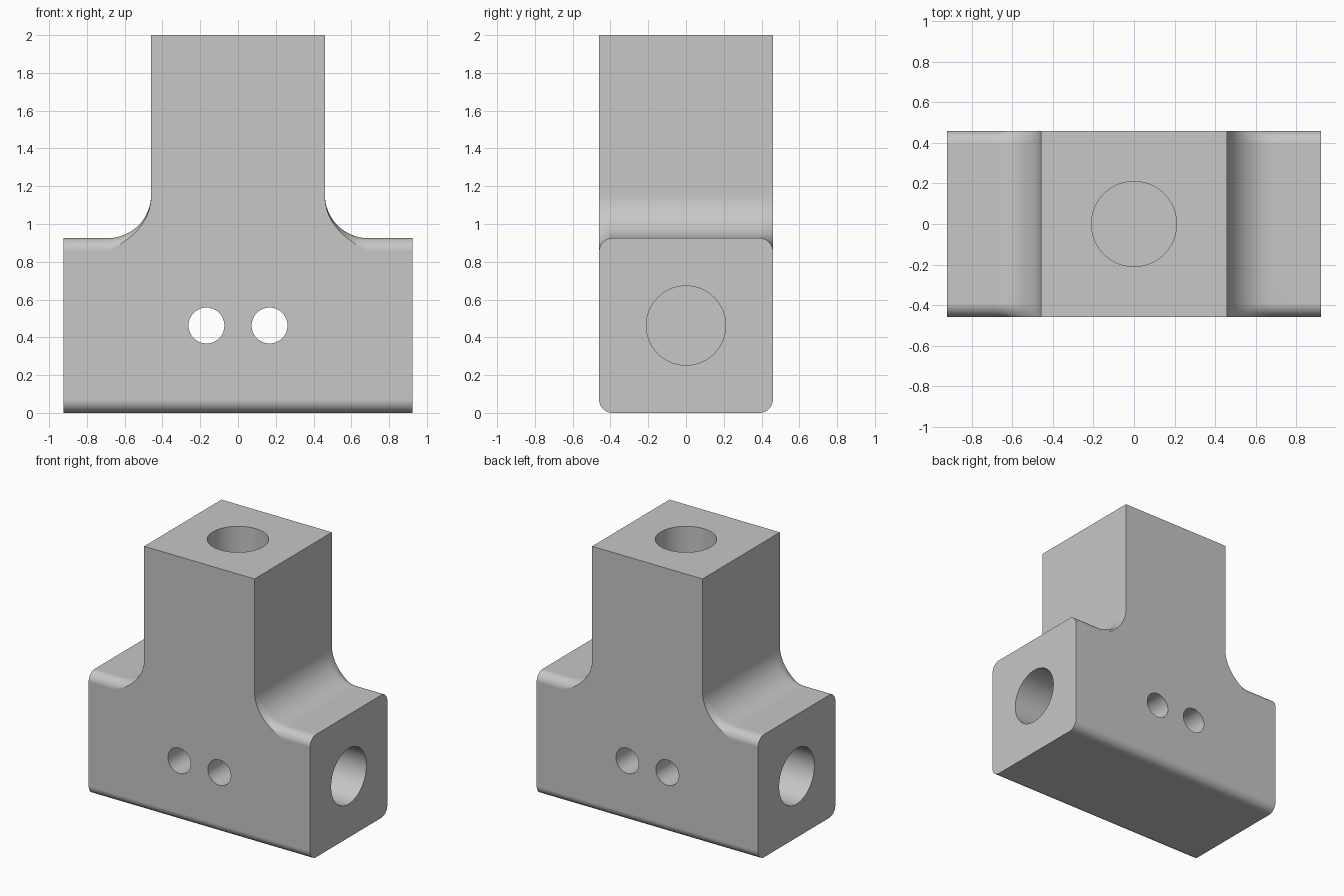
import bpy, bmesh
from math import sin, cos, asin, pi, radians

HALF = 0.46      # half width of stem and bar
ARM = 0.923      # half length of bar
BAR_TOP = 0.925
HEIGHT = 2.0
EDGE = 0.07      # rounding along the bar edges
FILLET = 0.23    # inside fillet between stem and bar
MID = 0.4625     # height of the bores
BORE = 0.21
STEPS = 10

cube = bpy.data.objects.get("Cube")
if cube:
    bpy.data.objects.remove(cube)

grey = bpy.data.materials.new("Plain grey")
grey.use_nodes = True
colour = (0.57, 0.57, 0.57, 1)
grey.diffuse_color = colour
grey.node_tree.nodes["Principled BSDF"].inputs["Base Color"].default_value = colour


def section(x, radius, stem=False):
    """Closed y-z outline at x: rounded bottom, top corner arc cut off at the side face."""
    inner = HALF - EDGE
    half = []
    for i in range(STEPS + 1):
        t = pi / 2 * i / STEPS
        half.append((inner + EDGE * sin(t), EDGE - EDGE * cos(t)))
    end = asin(min(1, EDGE / radius))
    for i in range(STEPS, -1, -1):
        t = end * i / STEPS
        z = HEIGHT if stem else BAR_TOP - EDGE + radius * cos(t)
        half.append((inner + radius * sin(t), z))
    return [(x, y, z) for y, z in half] + [(x, -y, z) for y, z in reversed(half)]


# Stations from the stem out to the end of the bar
root = EDGE + FILLET
side = [section(HALF, root, True)]
for i in range(17):
    a = pi / 2 * i / 16
    side.append(section(HALF + FILLET * (1 - cos(a)), root - FILLET * sin(a)))
side.append(section(ARM, EDGE))
mirrored = [[(-x, y, z) for x, y, z in ring] for ring in reversed(side)]

# Tee-shaped body lofted through the stations
bm = bmesh.new()
rings = [[bm.verts.new(p) for p in ring] for ring in mirrored + side]
n = len(rings[0])
for a, b in zip(rings, rings[1:]):
    for i in range(n):
        j = (i + 1) % n
        bm.faces.new((a[i], a[j], b[j], b[i]))
bm.faces.new(rings[0])
bm.faces.new(rings[-1])
bmesh.ops.remove_doubles(bm, verts=bm.verts, dist=0.0001)
bmesh.ops.recalc_face_normals(bm, faces=bm.faces)
mesh = bpy.data.meshes.new("tee_block")
bm.to_mesh(mesh)
bm.free()
body = bpy.data.objects.new("tee_block", mesh)
bpy.context.collection.objects.link(body)
mesh.materials.append(grey)


def drill(name, radius, depth, centre, rotation):
    """Cut a round hole into the body and remove the cutter."""
    bpy.ops.mesh.primitive_cylinder_add(vertices=64, radius=radius, depth=depth,
                                        location=centre, rotation=rotation)
    cutter = bpy.context.object
    cutter.name = name
    cutter.hide_render = True
    cutter.data.materials.append(grey)
    cut = body.modifiers.new(name, "BOOLEAN")
    cut.operation = "DIFFERENCE"
    cut.solver = "EXACT"
    cut.object = cutter
    bpy.context.view_layer.objects.active = body
    bpy.ops.object.modifier_apply(modifier=name)
    bpy.data.objects.remove(cutter)


# Blind sockets in the arms, cross holes through the front and back
for s in (-1, 1):
    drill("arm_socket", BORE, 0.8, (s * (0.31 + 0.4), 0, MID), (0, pi / 2, 0))
    drill("cross_hole", 0.095, 1.2, (s * 0.167, 0, MID), (pi / 2, 0, 0))
# Blind socket in the stem
drill("stem_socket", BORE, 1.2, (0, 0, 1.08 + 0.6), (0, 0, 0))

bpy.ops.object.select_all(action="DESELECT")
body.select_set(True)
bpy.context.view_layer.objects.active = body
bpy.ops.object.shade_smooth_by_angle(angle=radians(25))
weighted = body.modifiers.new("weighted_normals", "WEIGHTED_NORMAL")
weighted.keep_sharp = True
